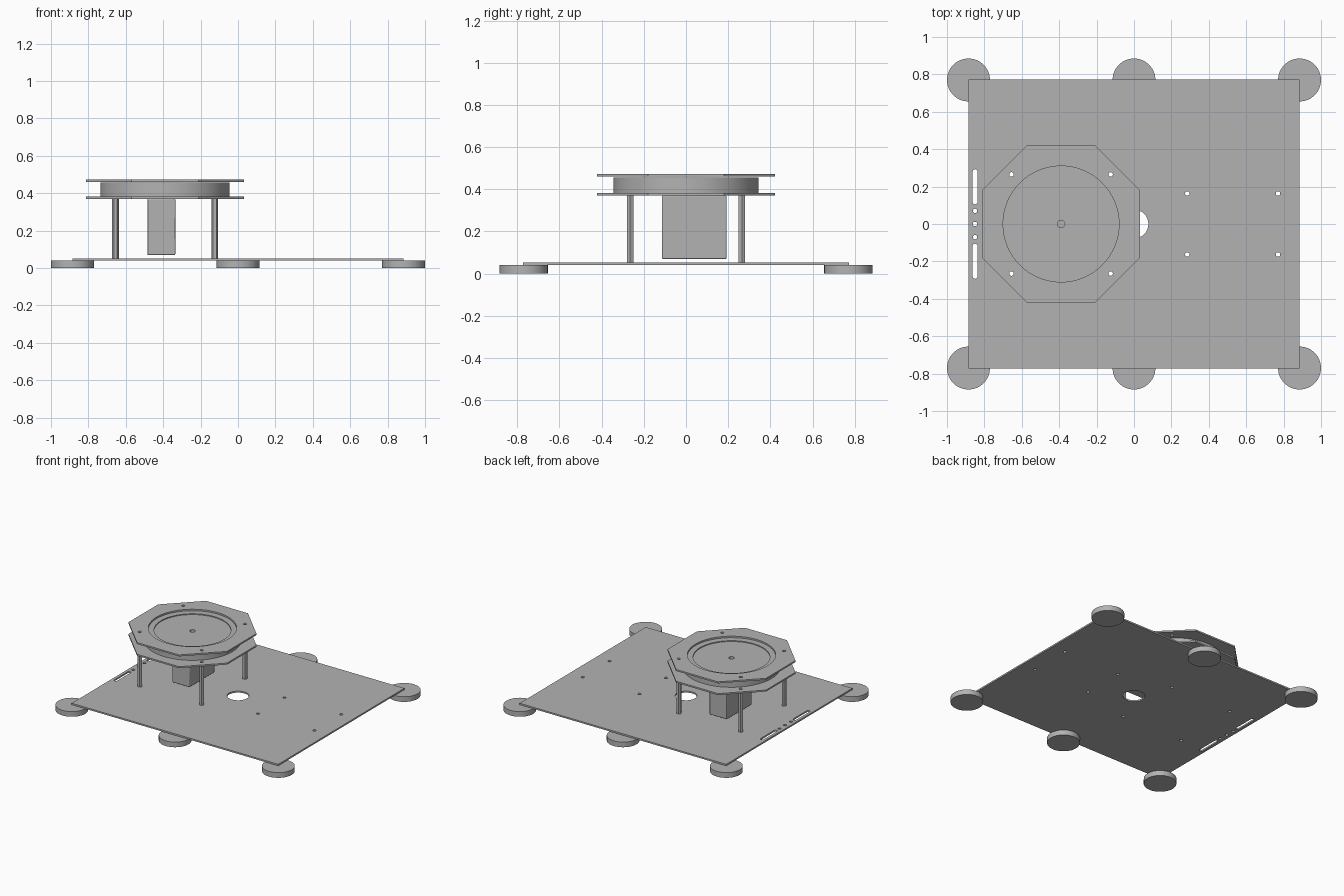
import bpy, bmesh, math

cube = bpy.data.objects.get("Cube")
if cube:
    bpy.data.objects.remove(cube, do_unlink=True)

GREY = (0.45, 0.45, 0.45, 1)
mat = bpy.data.materials.new("plain grey")
mat.use_nodes = True
mat.diffuse_color = GREY
mat.node_tree.nodes["Principled BSDF"].inputs["Base Color"].default_value = GREY

CX = -0.39                      # turntable axis
POST = 0.265                    # post offset from that axis
PLATE_TOP = 0.052


def circle(x, y, r, n=32, turn=0.0):
    return [(x + r * math.cos(turn + math.tau * i / n),
             y + r * math.sin(turn + math.tau * i / n)) for i in range(n)]


def rect(x0, x1, y0, y1):
    return [(x0, y0), (x1, y0), (x1, y1), (x0, y1)]


def slot(x, y0, y1, r, n=8):
    """Upright slot outline with round ends."""
    top = [(x + r * math.cos(math.pi * i / n),
            y1 - r + r * math.sin(math.pi * i / n)) for i in range(n + 1)]
    low = [(x - r * math.cos(math.pi * i / n),
            y0 + r - r * math.sin(math.pi * i / n)) for i in range(n + 1)]
    return top + low


def prism(name, outlines, z0, z1):
    """Extrude counter-clockwise outlines from z0 to z1 as one object."""
    bm = bmesh.new()
    for pts in outlines:
        low = [bm.verts.new((x, y, z0)) for x, y in pts]
        high = [bm.verts.new((x, y, z1)) for x, y in pts]
        bm.faces.new(low[::-1])
        bm.faces.new(high)
        n = len(pts)
        for i in range(n):
            j = (i + 1) % n
            bm.faces.new((low[i], low[j], high[j], high[i]))
    mesh = bpy.data.meshes.new(name)
    bm.to_mesh(mesh)
    bm.free()
    mesh.materials.append(mat)
    obj = bpy.data.objects.new(name, mesh)
    bpy.context.collection.objects.link(obj)
    return obj


def activate(obj):
    bpy.ops.object.select_all(action='DESELECT')
    obj.select_set(True)
    bpy.context.view_layer.objects.active = obj


def cut(obj, outlines, z0, z1):
    """Cut the outlines out of an object between two heights."""
    cutter = prism("cutter", outlines, z0, z1)
    cutter.hide_render = True
    mod = obj.modifiers.new("holes", 'BOOLEAN')
    mod.operation = 'DIFFERENCE'
    mod.solver = 'EXACT'
    mod.object = cutter
    activate(obj)
    bpy.ops.object.modifier_apply(modifier=mod.name)
    bpy.data.objects.remove(cutter, do_unlink=True)


def smooth(obj):
    activate(obj)
    bpy.ops.object.shade_smooth_by_angle(angle=math.radians(30))


post_spots = [(CX + sx * POST, sy * POST) for sx in (-1, 1) for sy in (-1, 1)]
post_holes = [circle(x, y, 0.012, 16) for x, y in post_spots]

# Base plate with cable hole, mounting holes and edge slots
base = prism("base_plate", [rect(-0.885, 0.885, -0.772, 0.772)], 0.04, PLATE_TOP)
holes = [circle(0, 0, 0.077)] + post_holes
holes += [circle(x, y, 0.012, 16) for x in (0.285, 0.77) for y in (-0.163, 0.163)]
holes += [circle(-0.85, y, 0.012, 16) for y in (-0.07, 0, 0.07)]
holes += [slot(-0.85, 0.105, 0.293, 0.013), slot(-0.85, -0.293, -0.105, 0.013)]
cut(base, holes, 0, 0.1)
smooth(base)

# Round feet under the front and back edges
for side, y in (("front", -0.77), ("back", 0.77)):
    for place, x in (("right", -0.885), ("middle", 0), ("left", 0.885)):
        smooth(prism(f"{side}_{place}_foot", [circle(x, y, 0.115)], 0, 0.04))

# Hollow six-sided posts
for i, (x, y) in enumerate(post_spots):
    post = prism(f"post_{i + 1}", [circle(x, y, 0.018, 6)], PLATE_TOP, 0.37)
    cut(post, [post_holes[i]], 0, 0.5)
    smooth(post)

# Lower and upper eight-sided plates
H, S = 0.422, 0.18
octagon = [(CX + x, y) for x, y in
           ((H, -S), (H, S), (S, H), (-S, H), (-H, S), (-H, -S), (-S, -H), (S, -H))]
lower = prism("lower_plate", [octagon], 0.37, 0.382)
cut(lower, post_holes, 0.3, 0.5)
upper = prism("upper_plate", [octagon], 0.461, 0.473)
cut(upper, post_holes + [circle(CX, 0, 0.31, 64)], 0.4, 0.6)

# Turntable disc with a shallow recess and a centre hole
disc = prism("turntable_disc", [circle(CX, 0, 0.345, 64)], 0.382, 0.457)
cut(disc, [circle(CX, 0, 0.27, 64)], 0.45, 0.6)
cut(disc, [circle(CX, 0, 0.02, 24)], 0.42, 0.6)
for part in (lower, upper, disc):
    smooth(part)

# Motor hanging below the lower plate
motor = prism("motor_box", [rect(-0.485, -0.335, -0.115, 0.192)], 0.07, 0.37)
bevel = motor.modifiers.new("soft edges", 'BEVEL')
bevel.width = 0.005
bevel.segments = 2
smooth(motor)
